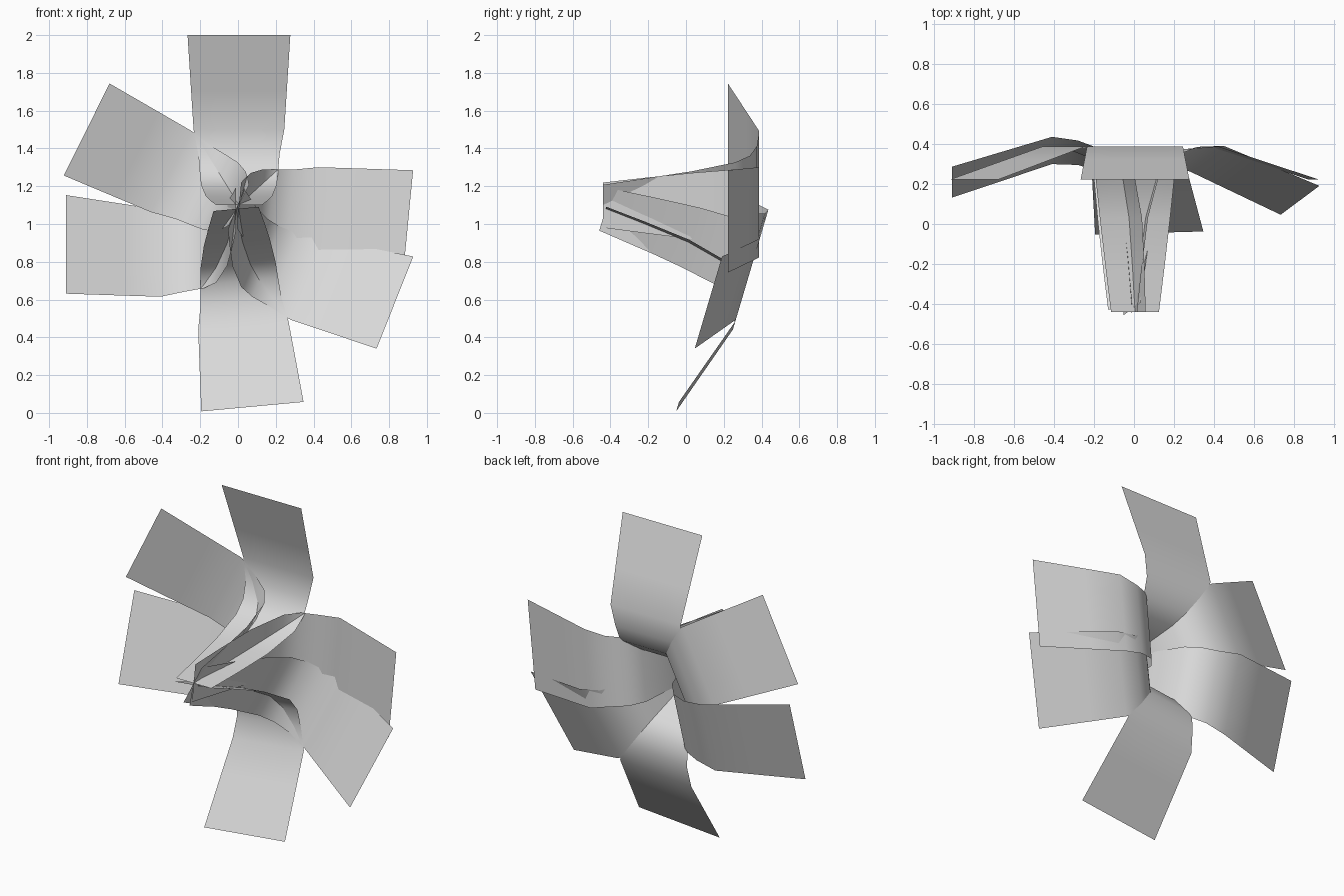
import bpy, bmesh, math
from mathutils import Matrix, Vector

if "Cube" in bpy.data.objects:
    bpy.data.objects.remove(bpy.data.objects["Cube"], do_unlink=True)

# single pale grey
GREY = (0.7, 0.7, 0.7, 1)
grey = bpy.data.materials.new("pale_grey")
grey.use_nodes = True
grey.diffuse_color = GREY
grey.node_tree.nodes["Principled BSDF"].inputs["Base Color"].default_value = GREY

# petal rows: distance from the flower axis, depth, half width
ROWS = [(0, -0.44, 0.12), (0.02, -0.22, 0.147), (0.048, 0.03, 0.176),
        (0.106, 0.26, 0.2), (0.17, 0.338, 0.207), (0.27, 0.375, 0.215),
        (0.4, 0.387, 0.24), (0.6, 0.321, 0.253), (0.9, 0.222, 0.272)]
BASE = Vector((0.005, -0.44, 1.1))
COLUMNS = 4


def petal(name, angle, group):
    """A bent strip that runs up the throat and folds back at the rim."""
    bm = bmesh.new()
    turn = Matrix.Rotation(math.radians(90 - angle), 4, 'Y')
    place = Matrix.Translation(BASE) @ group @ turn
    grid = []
    for r, y, w in ROWS:
        grid.append([bm.verts.new(place @ Vector((w * (2 * c / COLUMNS - 1), y - BASE.y, r)))
                     for c in range(COLUMNS + 1)])
    for low, high in zip(grid, grid[1:]):
        for c in range(COLUMNS):
            face = bm.faces.new((low[c], low[c + 1], high[c + 1], high[c]))
            face.smooth = True
    mesh = bpy.data.meshes.new(name)
    bm.to_mesh(mesh)
    bm.free()
    mesh.materials.append(grey)
    bpy.context.collection.objects.link(bpy.data.objects.new(name, mesh))


# upper three petals, then the same three turned over and tilted forward
upper = Matrix.Identity(4)
lower = (Matrix.Translation((-0.015, 0.015, -0.02)) @ Matrix.Rotation(math.radians(-16.5), 4, 'X')
         @ Matrix.Rotation(math.radians(174.5), 4, 'Y'))
for side, group in (("upper", upper), ("lower", lower)):
    for part, angle in (("middle", 90), ("outer", 153.6), ("side", -5.5)):
        petal(f"{side}_{part}_petal", angle, group)
